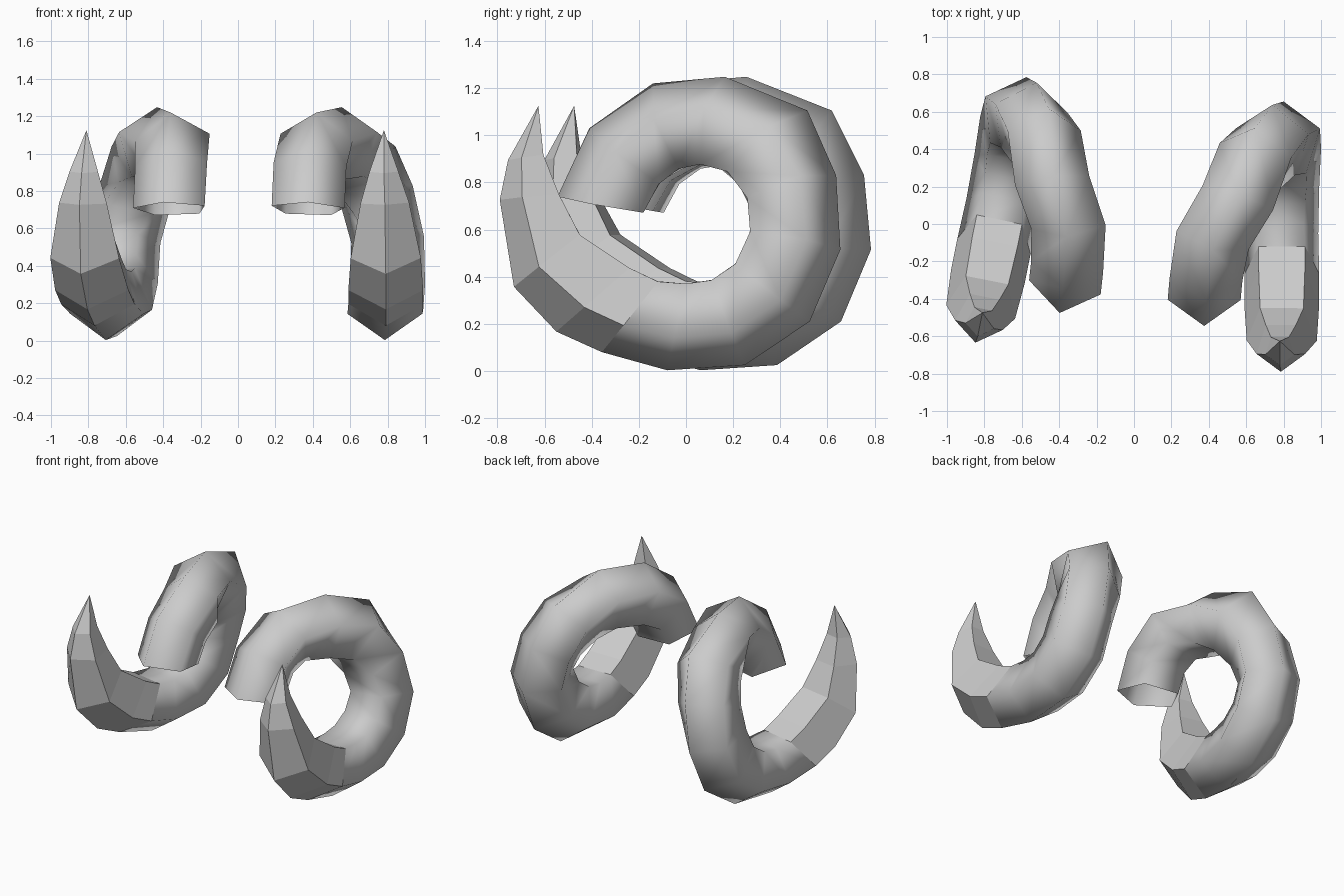
import bpy, bmesh
from mathutils import Vector, Matrix

if "Cube" in bpy.data.objects:
    bpy.data.objects.remove(bpy.data.objects["Cube"])

# Rings along the curl: x, outer ridge (y, z), middle of inner face (y, z), width
RINGS = [
    (.375, -.545, .74, -.18, .675, .39),
    (.385, -.41, 1.03, -.11, .80, .39),
    (.42, -.14, 1.22, 0.0, .87, .40),
    (.555, .165, 1.248, .10, .87, .40),
    (.65, .515, 1.105, .20, .82, .40),
    (.74, .637, .83, .27, .705, .40),
    (.80, .655, .515, .27, .58, .39),
    (.80, .525, .21, .21, .455, .40),
    (.79, .25, .025, .11, .386, .40),
    (.785, -.08, .003, 0.0, .37, .40),
    (.79, -.357, .08, -.12, .38, .40),
    (.79, -.55, .167, -.24, .437, .40),
    (.79, -.73, .357, -.45, .577, .375),
    (.785, -.79, .726, -.54, .75, .26),
    (.78, -.755, .895, -.605, .917, .155),
]
TIP = Vector((.78, -.626, 1.125))
FLAT_FROM = 10          # segments after this ring are faceted


def make_horn(name, transform):
    bm = bmesh.new()
    ridge = [Vector(r[:3]) for r in RINGS] + [TIP]
    loops = []
    # Five-sided sections: ridge, two wide corners, two inner corners
    for i, (x, y, z, iy, iz, w) in enumerate(RINGS):
        depth = Vector((0, iy - y, iz - z))
        tangent = ridge[i + 1] - ridge[max(i - 1, 0)]
        side = tangent.cross(depth).normalized() * w
        shape = [(0, 0), (.5, .382), (.309, 1), (-.309, 1), (-.5, .382)]
        loops.append([bm.verts.new(ridge[i] + side * s + depth * d) for s, d in shape])
    # Skin between sections, root left open
    for i in range(len(loops) - 1):
        a, b = loops[i], loops[i + 1]
        for k in range(5):
            n = (k + 1) % 5
            f = bm.faces.new((a[k], a[n], b[n], b[k]))
            f.smooth = i < FLAT_FROM
    # Pointed tip
    tip = bm.verts.new(TIP)
    for k in range(5):
        bm.faces.new((loops[-1][k], loops[-1][(k + 1) % 5], tip))
    bm.transform(transform)
    bmesh.ops.recalc_face_normals(bm, faces=bm.faces[:])
    mesh = bpy.data.meshes.new(name)
    bm.to_mesh(mesh)
    bm.free()
    obj = bpy.data.objects.new(name, mesh)
    bpy.context.collection.objects.link(obj)
    return obj


# Right horn, and its mirrored twin turned slightly about the vertical
make_horn("right_horn", Matrix.Identity(4))
mirror = Matrix.Diagonal((-1, 1, 1, 1))
make_horn("left_horn", mirror @ Matrix.Rotation(.2, 4, 'Z') @ Matrix.Translation((-.08, 0, 0)))
